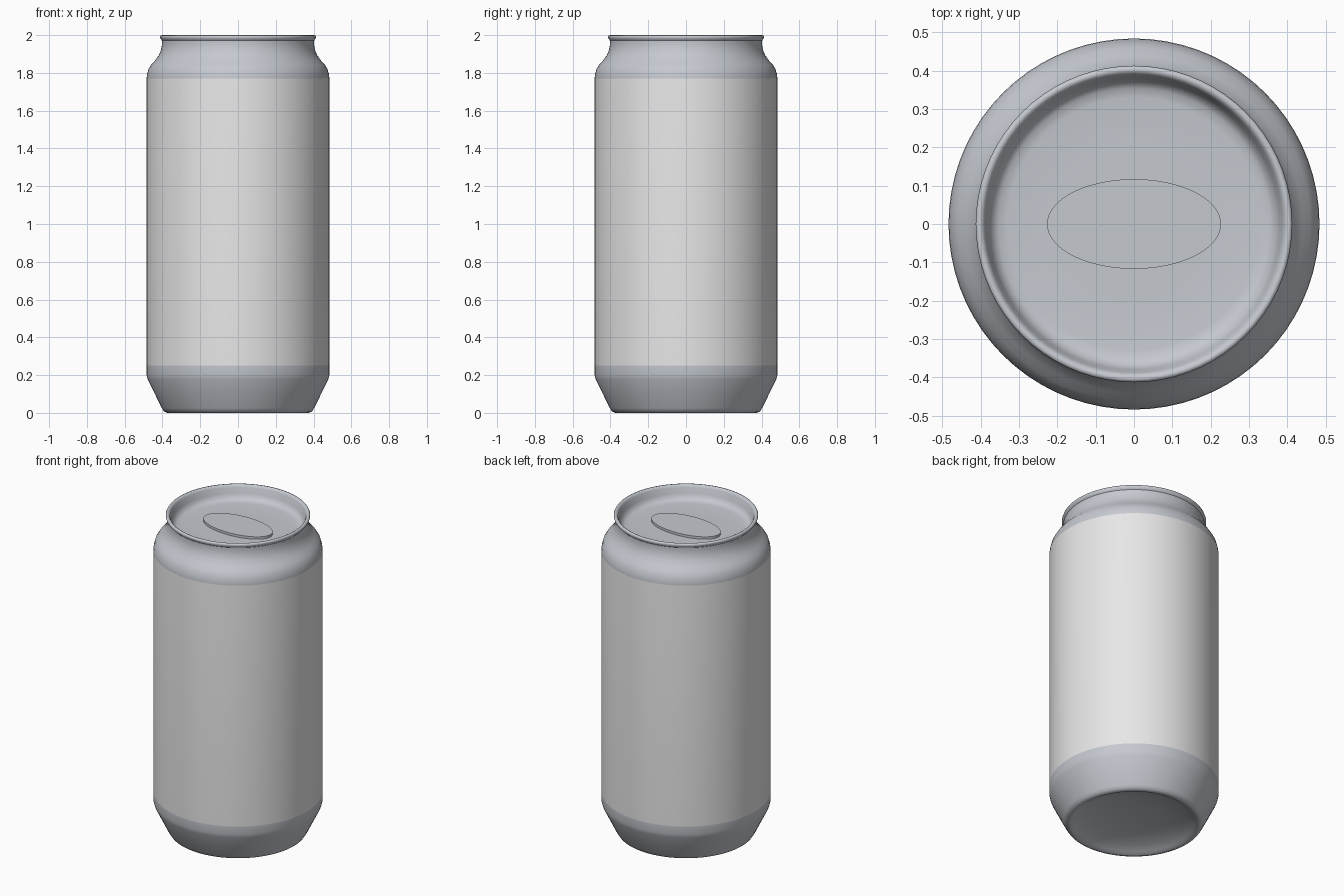
import bpy, bmesh, math

if "Cube" in bpy.data.objects:
    bpy.data.objects.remove(bpy.data.objects["Cube"])

SEG = 72


def material(name, rgb):
    m = bpy.data.materials.new(name)
    m.diffuse_color = (*rgb, 1)
    m.use_nodes = True
    m.node_tree.nodes["Principled BSDF"].inputs["Base Color"].default_value = m.diffuse_color
    return m


metal = material("brushed_metal", (0.56, 0.585, 0.63))
paint = material("pale_grey_label", (0.8, 0.8, 0.8))


def lathe(name, profile, mats, angle=50, sx=1.0, sy=1.0):
    """Revolve (radius, z) points around z; radius 0 closes to a pole."""
    bm = bmesh.new()
    rings = []
    for r, z in profile:
        if r == 0:
            rings.append([bm.verts.new((0, 0, z))] * SEG)
        else:
            rings.append([bm.verts.new((r * sx * math.cos(2 * math.pi * i / SEG),
                                        r * sy * math.sin(2 * math.pi * i / SEG), z))
                          for i in range(SEG)])
    for a, b in zip(rings, rings[1:]):
        for i in range(SEG):
            j = (i + 1) % SEG
            bm.faces.new(list(dict.fromkeys((a[i], a[j], b[j], b[i]))))
    me = bpy.data.meshes.new(name)
    bm.to_mesh(me)
    bm.free()
    ob = bpy.data.objects.new(name, me)
    bpy.context.collection.objects.link(ob)
    for m in mats:
        me.materials.append(m)
    bpy.ops.object.select_all(action='DESELECT')
    ob.select_set(True)
    bpy.context.view_layer.objects.active = ob
    bpy.ops.object.shade_smooth_by_angle(angle=math.radians(angle))
    return ob


# can shell: domed base, tapered foot, straight wall, shoulder and neck
shell = lathe("can_shell", [
    (0, 0.065), (0.12, 0.06), (0.22, 0.048), (0.30, 0.03), (0.345, 0.012),
    (0.362, 0.002), (0.375, 0.0), (0.392, 0.008), (0.403, 0.025),
    (0.44, 0.1), (0.478, 0.178), (0.484, 0.2), (0.484, 0.25),
    (0.484, 1.77), (0.482, 1.79), (0.474, 1.82), (0.46, 1.843),
    (0.44, 1.865), (0.42, 1.892), (0.408, 1.92), (0.402, 1.95),
    (0.403, 1.972)], [metal, paint])

# painted band on the straight wall
for f in shell.data.polygons:
    f.material_index = 1 if 0.26 < f.center.z < 1.76 else 0

# lid: rolled rim, sloping inner wall, recessed panel
lathe("lid", [
    (0.403, 1.972), (0.41, 1.98), (0.413, 1.99), (0.41, 1.998), (0.402, 2.0),
    (0.394, 1.996), (0.388, 1.985), (0.38, 1.95), (0.37, 1.928),
    (0.355, 1.917), (0.33, 1.913), (0.2, 1.913), (0, 1.913)], [metal], 60)

# oval tab resting on the panel
lathe("pull_tab", [(0, 1.91), (1, 1.91), (1, 1.928), (0, 1.928)],
      [metal], 30, 0.227, 0.117)
